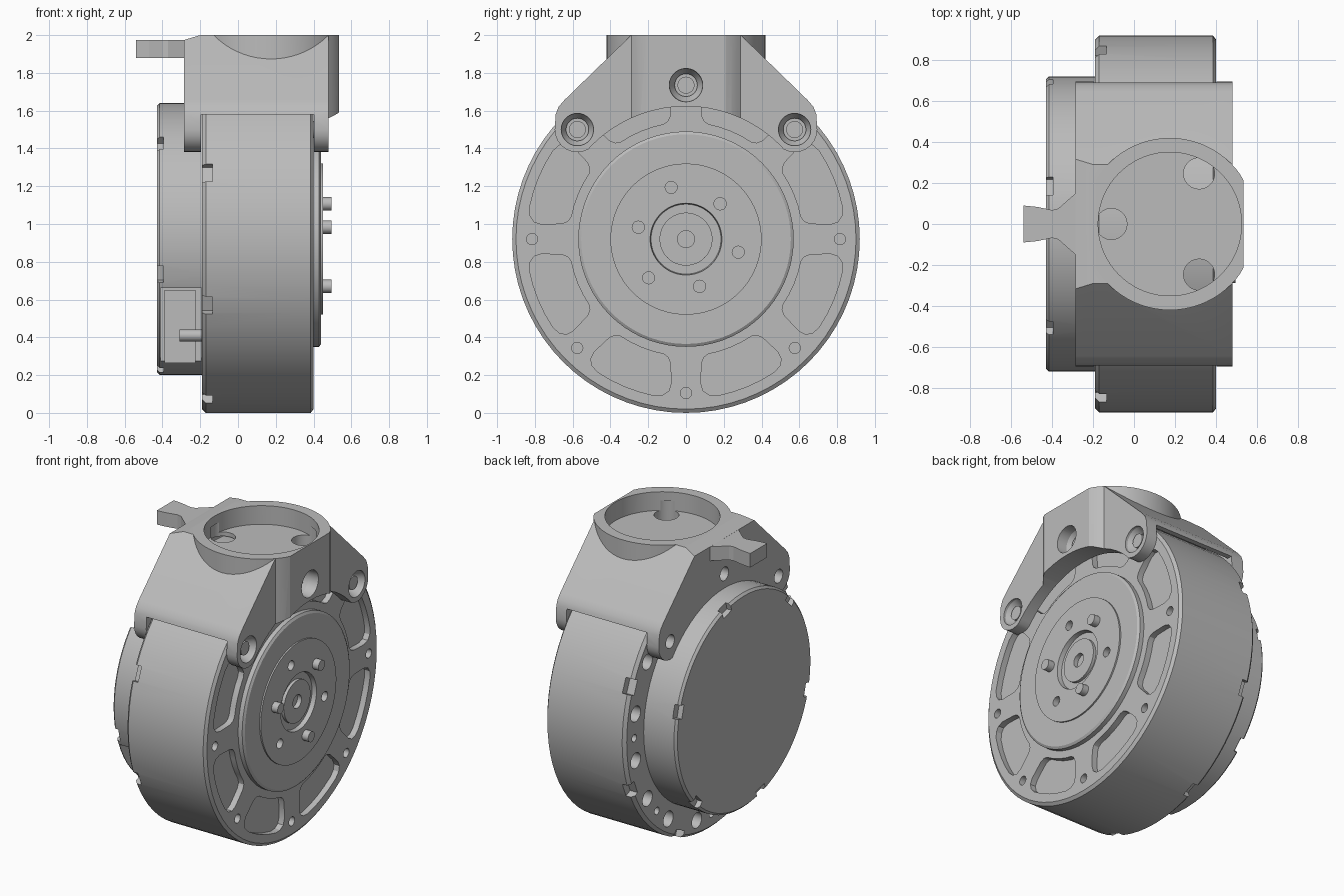
import bpy, bmesh
from math import sin, cos, radians

if "Cube" in bpy.data.objects:
    bpy.data.objects.remove(bpy.data.objects["Cube"])

grey = bpy.data.materials.new("light grey metal")
grey.use_nodes = True
COLOUR = (0.5, 0.5, 0.5, 1)
grey.diffuse_color = COLOUR
grey.node_tree.nodes["Principled BSDF"].inputs["Base Color"].default_value = COLOUR

MID = 0.92          # height of the motor axis
SEG = 72


def polar(r, deg, c=(0, 0)):
    return (c[0] + r * cos(radians(deg)), c[1] + r * sin(radians(deg)))


def around(r, deg):
    return polar(r, deg, (0, MID))


def circle(r, c=(0, MID), n=24):
    return [polar(r, 360 * i / n, c) for i in range(n)]


def prism(bm, pts, lo, hi, axis="x"):
    """Extrude a 2D outline along one axis."""
    place = {"x": lambda p, h: (h, p[0], p[1]),
             "y": lambda p, h: (p[0], h, p[1]),
             "z": lambda p, h: (p[0], p[1], h)}[axis]
    a, b = ([bm.verts.new(place(p, h)) for p in pts] for h in (lo, hi))
    bm.faces.new(a)
    bm.faces.new(b)
    for i in range(len(pts)):
        j = (i + 1) % len(pts)
        bm.faces.new((a[i], a[j], b[j], b[i]))


def lathe(bm, profile, c=(0, MID), n=SEG):
    """Spin an (x, radius) profile around an axis parallel to x."""
    rings = [[bm.verts.new((x, *p)) for p in circle(r, c, n)] for x, r in profile]
    bm.faces.new(rings[0])
    bm.faces.new(rings[-1])
    for a, b in zip(rings, rings[1:]):
        for i in range(n):
            j = (i + 1) % n
            bm.faces.new((a[i], a[j], b[j], b[i]))


def make(name, build):
    bm = bmesh.new()
    build(bm)
    bmesh.ops.recalc_face_normals(bm, faces=bm.faces)
    mesh = bpy.data.meshes.new(name)
    bm.to_mesh(mesh)
    bm.free()
    mesh.materials.append(grey)
    ob = bpy.data.objects.new(name, mesh)
    bpy.context.scene.collection.objects.link(ob)
    return ob


def select(ob):
    bpy.ops.object.select_all(action="DESELECT")
    ob.select_set(True)
    bpy.context.view_layer.objects.active = ob


def combine(ob, build, op="DIFFERENCE"):
    """Apply a boolean with a temporary helper solid."""
    helper = make("helper", build)
    helper.hide_render = True
    mod = ob.modifiers.new("cut", "BOOLEAN")
    mod.operation, mod.solver, mod.object = op, "EXACT", helper
    select(ob)
    bpy.ops.object.modifier_apply(modifier=mod.name)
    bpy.data.objects.remove(helper)


def smooth(ob):
    select(ob)
    bpy.ops.object.shade_smooth_by_angle(angle=radians(25))


def notches(bm, r, depth, half, x0, x1, angles):
    """Rim slots, each a box turned to face outward."""
    for t in angles:
        u, v = polar(1, t), polar(half, t + 90)
        pts = [(u[0] * d + v[0] * s, MID + u[1] * d + v[1] * s)
               for d, s in ((r - depth, -1), (r + .1, -1), (r + .1, 1), (r - depth, 1))]
        prism(bm, pts, x0, x1)


# Drum housing
drum = make("drum_housing", lambda bm: lathe(
    bm, [(-.19, .9), (-.17, .92), (.385, .92), (.4, .9)]))

# Eight shallow pockets between the spokes of the front face
HALF = [(.62, 0), (.62, 6), (.62, 11.5), (.632, 13.8), (.66, 15.3), (.72, 16.1),
        (.77, 16.6), (.81, 16), (.835, 14), (.845, 11), (.845, 5.5), (.845, 0)]


def pockets(bm):
    for k in range(8):
        m = 45 * k + 22.5
        pts = [around(r, m + a) for r, a in HALF]
        pts += [around(r, m - a) for r, a in HALF[-2:0:-1]]
        prism(bm, pts, .36, .5)


def rim_holes(bm):
    for k in range(8):
        prism(bm, circle(.03, around(.815, 45 * k), 16), .34, .5)
        prism(bm, circle(.025, around(.82, 45 * k), 16), -.3, -.12)
        for s in (-11, 11):
            prism(bm, circle(.052, around(.82, 45 * k + s), 20), -.3, -.12)


combine(drum, pockets)
combine(drum, rim_holes)
combine(drum, lambda bm: notches(bm, .92, .05, .05, -.3, -.135,
                                 [45 * k + 22.5 for k in range(8)]))

# Rear cover with rim slots and a connector recess
cover = make("rear_cover", lambda bm: lathe(bm, [(-.43, .705), (-.415, .72), (-.18, .72)]))
combine(cover, lambda bm: notches(bm, .72, .05, .045, -.5, -.395,
                                  [60 * k + 15 for k in range(6)]))
combine(cover, lambda bm: prism(bm, [(-.9, .265), (-.32, .265), (-.32, .66), (-.9, .66)],
                                -.41, -.192))
connector = make("connector_block", lambda bm: prism(
    bm, [(-.36, .265), (-.3, .265), (-.3, .65), (-.36, .65)], -.39, -.225))
pin = make("connector_pin", lambda bm: prism(
    bm, circle(.032, (-.42, .41), 16), -.31, -.18))

# Output flange with centre recess
flange = make("output_flange", lambda bm: lathe(
    bm, [(.39, .57), (.43, .57), (.44, .555), (.44, .4), (.45, .4), (.45, .19),
         (.42, .185), (.42, .14), (.44, .14), (.44, .045), (.41, .045)]))
combine(flange, lambda bm: [prism(bm, circle(.032, around(.285, 106 + 120 * k), 16), .41, .5)
                            for k in range(3)])
pins = make("output_pins", lambda bm: [
    prism(bm, circle(.035, around(.26, 46 + 120 * k), 20), .42, .495) for k in range(3)])

# Mounting bracket: saddle outline with a round lobe at each foot
LOBE = (.575, 1.5)
side = [(.29, 2.0), (.645, 1.655), (.675, 1.62), (.69, 1.58)]
side += [polar(.12, -15 * i, LOBE) for i in range(9)]
arch = [around(.7, 45 + 3 * i) for i in range(31)]
outline = side + arch + [(-y, z) for y, z in reversed(side)]
bracket = make("mounting_bracket", lambda bm: prism(bm, outline, -.285, .48))

# Round boss for the cup, trimmed flat at the front
CUP = (.175, 0)
boss = [(min(x, .535), y) for x, y in circle(.42, CUP, SEG)]
combine(bracket, lambda bm: prism(bm, boss, 1.5, 2, "z"), "UNION")

# Clearance around the drum and flange
combine(bracket, lambda bm: lathe(bm, [(-.195, .93), (.402, .93)]))
combine(bracket, lambda bm: lathe(bm, [(-.5, .703), (.7, .703)]))
combine(bracket, lambda bm: prism(bm, [(-1, 1.2), (1, 1.2), (1, 1.58), (-1, 1.58)],
                                  -.195, .402))
# Sloped rear top edge
combine(bracket, lambda bm: prism(bm, [(-.3, 1.97), (-.2, 2), (-.2, 2.1), (-.3, 2.1)],
                                  -.5, .5, "y"))
# Cup and the three holes through its floor
combine(bracket, lambda bm: prism(bm, circle(.35, CUP, SEG), 1.875, 2.2, "z"))
combine(bracket, lambda bm: [
    prism(bm, circle(.076, polar(.285, t, CUP)), 1.7, 1.94, "z") for t in (60, 180, 300)])

# Screw holes: countersunk at the front, plain at the rear
SCREWS = [LOBE, (0, 1.735), (-LOBE[0], LOBE[1])]
combine(bracket, lambda bm: [
    lathe(bm, [(.6, .092), (.465, .085), (.42, .06), (.33, .06)], c, 28) for c in SCREWS])
combine(bracket, lambda bm: [prism(bm, circle(.045, c), -.4, -.15) for c in SCREWS])
screws = make("bracket_screws", lambda bm: [
    prism(bm, circle(.045, c), .38, .455) for c in SCREWS])

# Flared tab at the rear
edge = [(-.54, .09), (-.47, .083), (-.4, .068), (-.37, .075), (-.285, .15), (-.25, .15)]
tab = make("rear_tab", lambda bm: prism(
    bm, edge + [(x, -y) for x, y in reversed(edge)], 1.88, 1.974, "z"))

for part in (drum, cover, pin, flange, pins, bracket, screws):
    smooth(part)
